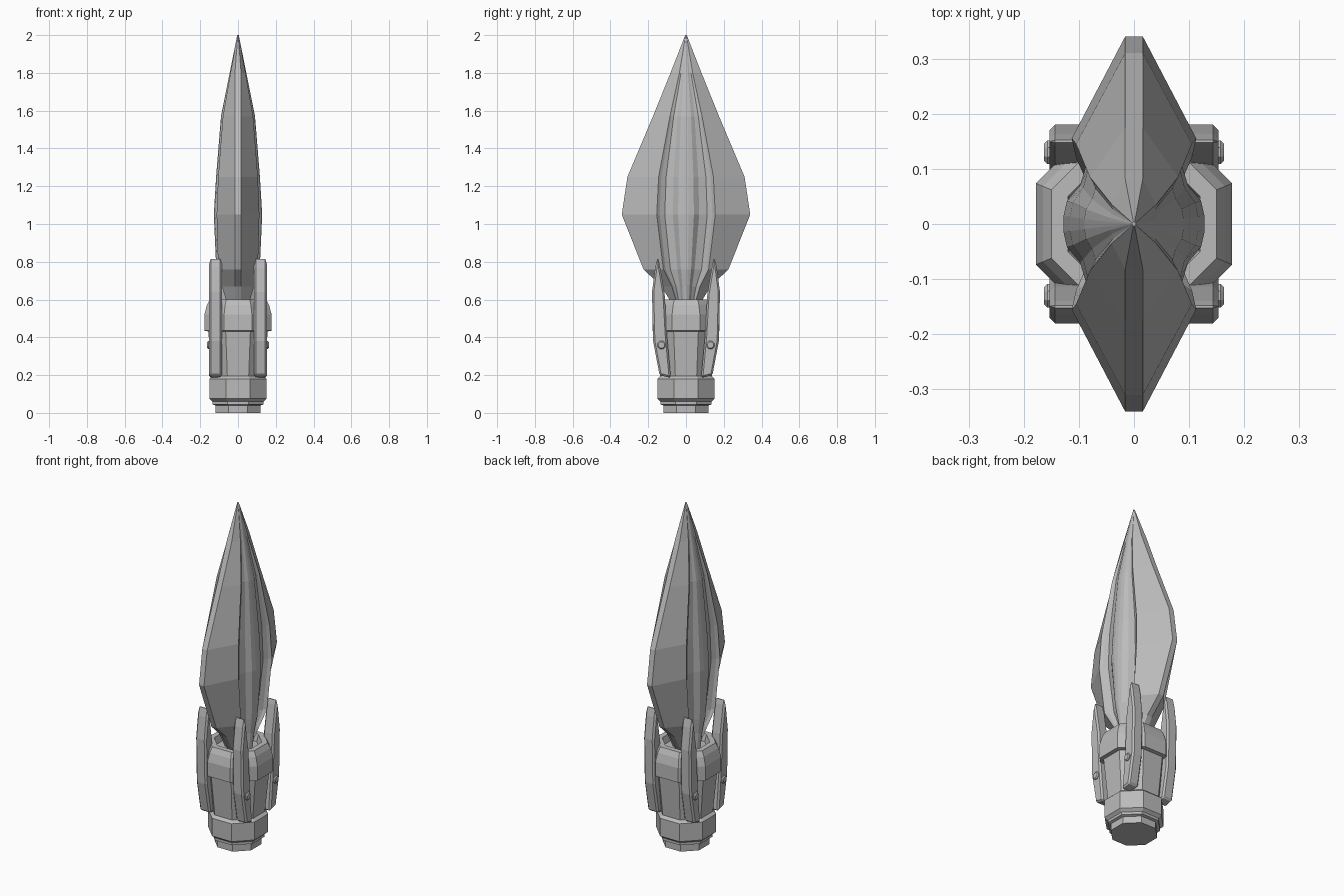
import bpy
import bmesh
import math

cube = bpy.data.objects.get("Cube")
if cube:
    bpy.data.objects.remove(cube, do_unlink=True)

steel = bpy.data.materials.new("grey_steel")
steel.use_nodes = True
GREY = (0.5, 0.5, 0.5, 1)
steel.diffuse_color = GREY
steel.node_tree.nodes["Principled BSDF"].inputs["Base Color"].default_value = GREY


def finish(name, bm):
    bmesh.ops.recalc_face_normals(bm, faces=bm.faces)
    mesh = bpy.data.meshes.new(name)
    bm.to_mesh(mesh)
    bm.free()
    mesh.materials.append(steel)
    obj = bpy.data.objects.new(name, mesh)
    bpy.context.collection.objects.link(obj)
    return obj


def loft(name, rings):
    """Skin equal-sized rings of points and cap both ends."""
    bm = bmesh.new()
    loops = [[bm.verts.new(p) for p in ring] for ring in rings]
    n = len(loops[0])
    for low, high in zip(loops, loops[1:]):
        for i in range(n):
            j = (i + 1) % n
            bm.faces.new((low[i], low[j], high[j], high[i]))
    bm.faces.new(loops[0])
    bm.faces.new(loops[-1])
    return finish(name, bm)


def octagon(apothem, z):
    r = apothem / math.cos(math.pi / 8)
    angles = [math.pi / 8 + k * math.pi / 4 for k in range(8)]
    return [(r * math.cos(a), r * math.sin(a), z) for a in angles]


def four_fold(quarter, z):
    """Mirror a quarter outline, listed from the edge to the x axis."""
    half = quarter + [(x, -y) for x, y in reversed(quarter[:-1])]
    full = half + [(-x, -y) for x, y in half]
    return [(x, y, z) for x, y in full]


# Blade: height, edge y, shoulder x, shoulder y, groove x, rib x, rib half width
stations = [
    (0.57, 0.07, 0.055, 0.045, 0.05, 0.09, 0.025),
    (0.67, 0.13, 0.085, 0.075, 0.06, 0.10, 0.032),
    (0.76, 0.225, 0.105, 0.12, 0.07, 0.115, 0.045),
    (1.05, 0.34, 0.113, 0.155, 0.085, 0.128, 0.07),
    (1.25, 0.31, 0.105, 0.145, 0.082, 0.116, 0.065),
    (1.57, 0.175, 0.08, 0.085, 0.07, 0.09, 0.045),
    (1.8, 0.082, 0.04, 0.035, 0.038, 0.044, 0.018),
    (2.0, 0.004, 0.003, 0.002, 0.003, 0.004, 0.001),
]
rings = []
for z, edge, sx, sy, gx, rx, rw in stations:
    flat = min(0.016, edge * 0.3, sx * 0.6)
    outline = [(flat, edge), (sx, sy), ((sx + gx) / 2, sy * 0.9),
               (gx, (sy + rw) / 2), (gx + (rx - gx) * 0.3, rw),
               (gx + (rx - gx) * 0.85, rw * 0.6), (rx, rw * 0.2), (rx, 0)]
    rings.append(four_fold(outline, z))
loft("blade", rings)

# Socket: stepped foot, tapered body and hollow collar
loft("socket_foot", [octagon(a, z) for a, z in (
    (0.12, 0), (0.12, 0.04), (0.135, 0.045), (0.135, 0.06),
    (0.152, 0.075), (0.152, 0.18), (0.13, 0.2))])
loft("socket_body", [octagon(a, z) for a, z in ((0.135, 0.18), (0.16, 0.46))])
loft("socket_collar", [octagon(a, z) for a, z in (
    (0.15, 0.43), (0.178, 0.435), (0.178, 0.52), (0.165, 0.57),
    (0.15, 0.6), (0.12, 0.6), (0.11, 0.56))])

# Four bevelled clips, each held by a rivet
clip_side = [(0.15, 0.825), (0.163, 0.77), (0.18, 0.64), (0.174, 0.38),
             (0.14, 0.2), (0.08, 0.185), (0.10, 0.4), (0.113, 0.63), (0.14, 0.79)]
for side, sx in (("left", 1), ("right", -1)):
    for end, sy in (("front", -1), ("back", 1)):
        clip = loft(f"{end}_{side}_clip", [
            [(sx * x, sy * y, z) for y, z in clip_side] for x in (0.085, 0.153)])
        bevel = clip.modifiers.new("bevel", "BEVEL")
        bevel.width = 0.012
        bevel.segments = 1
        rivet = []
        for x, r in ((0.14, 0.023), (0.157, 0.023), (0.163, 0.017)):
            turns = [k * math.pi / 4 + math.pi / 8 for k in range(8)]
            rivet.append([(sx * x, sy * 0.13 + r * math.cos(t), 0.36 + r * math.sin(t))
                          for t in turns])
        loft(f"{end}_{side}_rivet", rivet)
